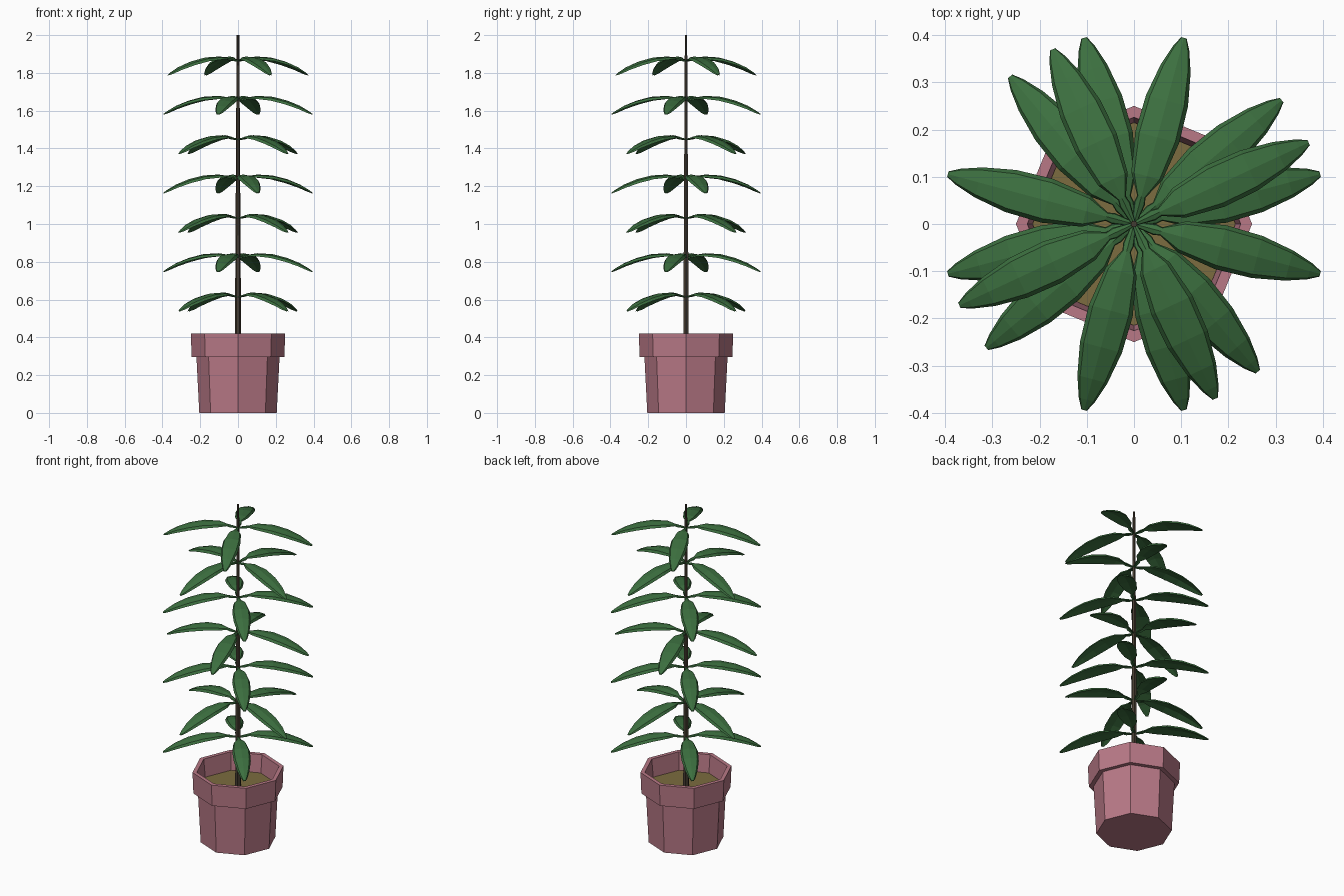
import bpy, bmesh
from math import sin, cos, pi, radians

if "Cube" in bpy.data.objects:
    bpy.data.objects.remove(bpy.data.objects["Cube"])


def material(name, rgb):
    m = bpy.data.materials.new(name)
    m.diffuse_color = (*rgb, 1)
    m.use_nodes = True
    m.node_tree.nodes["Principled BSDF"].inputs["Base Color"].default_value = m.diffuse_color
    return m


def finish(bm, name, mat):
    bmesh.ops.recalc_face_normals(bm, faces=bm.faces)
    me = bpy.data.meshes.new(name)
    bm.to_mesh(me)
    bm.free()
    me.materials.append(mat)
    ob = bpy.data.objects.new(name, me)
    bpy.context.collection.objects.link(ob)
    return ob


def bridge(bm, a, b):
    n = len(a)
    for i in range(n):
        j = (i + 1) % n
        bm.faces.new((a[i], a[j], b[j], b[i]))


def lathe(name, profile, sides, mat):
    """Turn an (r, z) profile round the z axis and cap both ends."""
    bm = bmesh.new()
    rings = [[bm.verts.new((r * cos(2 * pi * k / sides), r * sin(2 * pi * k / sides), z))
              for k in range(sides)] for r, z in profile]
    for a, b in zip(rings, rings[1:]):
        bridge(bm, a, b)
    bm.faces.new(rings[0])
    bm.faces.new(rings[-1])
    return finish(bm, name, mat)


pink = material("pot_pink", (0.48, 0.19, 0.24))
earth = material("soil_brown", (0.20, 0.15, 0.05))
bark = material("stem_brown", (0.06, 0.045, 0.03))
green = material("leaf_green", (0.045, 0.16, 0.05))

# Octagonal pot with stepped rim and open top
lathe("pot", [(0.205, 0), (0.22, 0.295), (0.245, 0.295), (0.25, 0.42),
              (0.226, 0.42), (0.215, 0.30)], 8, pink)
lathe("soil", [(0.213, 0.302), (0.215, 0.315)], 8, earth)

# Tapered stem
lathe("stem", [(0.017, 0.30), (0.007, 2.0)], 6, bark)

# Leaf stations: distance out, height, half width, thickness
STATIONS = [(0.004, -0.004, 0.005, 0.008), (0.045, 0.004, 0.012, 0.010),
            (0.060, 0.008, 0.009, 0.010), (0.105, 0.015, 0.034, 0.016),
            (0.190, 0.010, 0.048, 0.020), (0.270, -0.010, 0.046, 0.020),
            (0.340, -0.038, 0.033, 0.017), (0.385, -0.064, 0.018, 0.012),
            (0.408, -0.080, 0.006, 0.005)]


def add_leaf(bm, z0, angle):
    c, s = cos(angle), sin(angle)
    rings = []
    for r, z, w, t in STATIONS:
        section = [(0, 0), (0.82 * w, -0.3 * t), (w, -t),
                   (0, -0.65 * t), (-w, -t), (-0.82 * w, -0.3 * t)]
        rings.append([bm.verts.new((r * c - y * s, r * s + y * c, z0 + z + dz))
                      for y, dz in section])
    for a, b in zip(rings, rings[1:]):
        bridge(bm, a, b)
    bm.faces.new(rings[0])
    bm.faces.new(rings[-1])


# Seven whorls of four drooping leaves
for i, turn in enumerate((40, -15, 40, 15, 40, -15, 25)):
    bm = bmesh.new()
    for k in range(4):
        add_leaf(bm, 0.622 + 0.2083 * i, radians(turn + 90 * k))
    finish(bm, f"leaf_whorl_{i + 1}", green)
